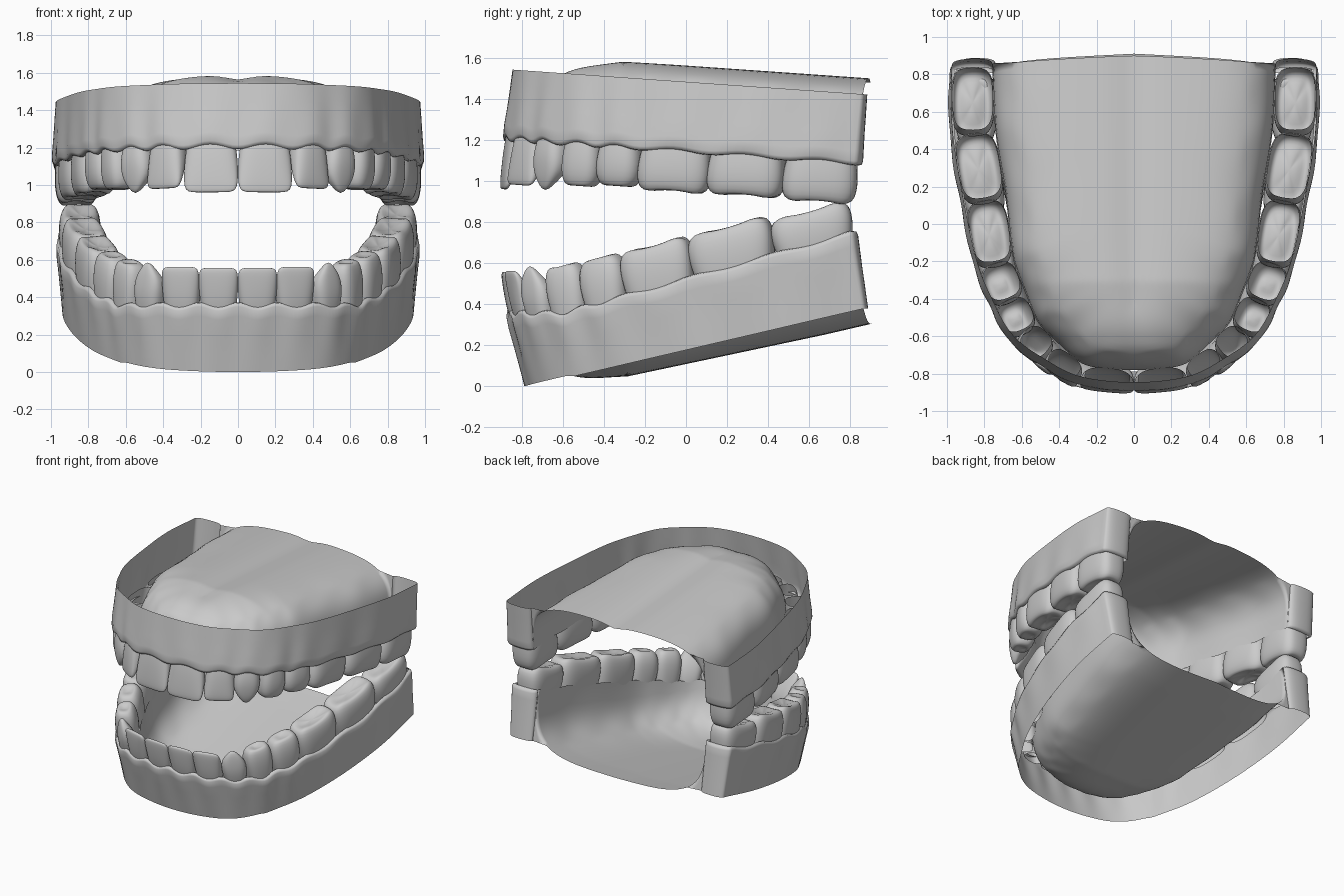
import bpy, bmesh, math
from mathutils import Vector

if "Cube" in bpy.data.objects:
    bpy.data.objects.remove(bpy.data.objects["Cube"])

# tooth boundaries along the right half of each arch: x, y, half thickness
UPPER = [(0, -.83, .05), (.275, -.80, .05), (.45, -.69, .07), (.585, -.57, .085), (.67, -.40, .095),
         (.745, -.20, .10), (.80, .13, .115), (.855, .48, .115), (.865, .82, .108)]
LOWER = [(0, -.815, .05), (.20, -.80, .05), (.39, -.745, .06), (.52, -.635, .075), (.62, -.47, .085),
         (.71, -.27, .095), (.785, .05, .11), (.84, .43, .11), (.845, .795, .105)]
NAMES = ["central_incisor", "lateral_incisor", "canine", "first_premolar", "second_premolar",
         "first_molar", "second_molar", "third_molar"]

# crown profiles: height fraction, width scale, depth scale, outward offset
INCISOR = [(-.3, .82, .95, 0), (0, .91, 1.08, .05), (.3, .98, 1.05, .15), (.65, 1, .75, .45),
           (.88, .98, .45, .7), (1, .86, .25, .8), (1.01, .5, .1, .8)]
CANINE = [(-.3, .8, .95, 0), (0, .9, 1.05, .05), (.3, 1.02, 1.02, .15), (.6, .97, .8, .25),
          (.85, .6, .45, .45), (1.05, .14, .14, .5)]
PREMOLAR = [(-.3, .86, .95, 0), (0, .94, 1.03, 0), (.4, 1.04, 1.06, 0), (.75, .99, .96, 0),
            (.96, .8, .72, .05), (1.02, .5, .5, .1), (.94, .15, .25, 0)]
MOLAR = [(-.3, .92, .96, 0), (0, .97, 1.03, 0), (.4, 1.03, 1.06, 0), (.75, 1.02, 1, 0),
         (.97, .93, .86, 0), (1.02, .76, .68, 0), (.93, .5, .4, 0), (.9, .15, .12, 0)]
KINDS = [INCISOR, INCISOR, CANINE, PREMOLAR, PREMOLAR, MOLAR, MOLAR, MOLAR]


def clamp(v):
    return max(0, min(1, v))


def spow(v, e):
    return math.copysign(abs(v) ** e, v)


def arch(pts, s):
    """Smooth curve: position, tangent, outward normal, half thickness at s in 0..8."""
    p = [Vector(q) for q in pts]
    p = [Vector((-p[1].x, p[1].y, p[1].z))] + p + [2 * p[-1] - p[-2]]
    i = min(int(s), 7)
    u = s - i
    a, b, c, d = p[i:i + 4]
    pos = .5 * (2 * b + (c - a) * u + (2 * a - 5 * b + 4 * c - d) * u ** 2 + (3 * b - a - 3 * c + d) * u ** 3)
    tan = .5 * ((c - a) + 2 * (2 * a - 5 * b + 4 * c - d) * u + 3 * (3 * b - a - 3 * c + d) * u * u)
    t = Vector((tan.x, tan.y)).normalized()
    return Vector((pos.x, pos.y)), t, Vector((t.y, -t.x)), pos.z


def grid(bm, rows, closed=False):
    vs = [[bm.verts.new(c) for c in r] for r in rows]
    n = len(vs[0])
    for a, b in zip(vs, vs[1:]):
        for j in range(n if closed else n - 1):
            k = (j + 1) % n
            bm.faces.new((a[j], a[k], b[k], b[j]))
    return vs


def finish(bm, name, merge, subdiv):
    if merge:
        bmesh.ops.remove_doubles(bm, verts=bm.verts, dist=.0005)
    bmesh.ops.recalc_face_normals(bm, faces=bm.faces)
    for f in bm.faces:
        f.smooth = True
    me = bpy.data.meshes.new(name)
    bm.to_mesh(me)
    bm.free()
    ob = bpy.data.objects.new(name, me)
    bpy.context.collection.objects.link(ob)
    if subdiv:
        m = ob.modifiers.new("smooth", 'SUBSURF')
        m.levels = m.render_levels = 1
    m = ob.modifiers.new("mirror", 'MIRROR')
    m.use_mirror_merge = merge
    m.merge_threshold = .002


def build_jaw(label, pts, tips, side, lean, margin, top, taper, dip, vault):
    def place(p, h):
        # h runs from the gum margin towards the root
        return Vector((p.x, p.y + lean * h, margin(p.y) + side * h))

    def scallop(s):
        return -(.012 - .005 * clamp((s - 2) / 4)) * math.cos(2 * math.pi * s)

    bm = bmesh.new()
    K = 10
    stations = [i / K for i in range(8 * K + 1)]

    # outer gum wall, wrapped round the back end of the arch
    prof = [(0, -.012), (.01, .006), (.06, .012), (.2, .01), (.45, .006), (.75, .003), (1, 0)]
    cols = []
    for s in stations:
        p, t, n, d = arch(pts, s)
        h0 = scallop(s)
        bump = .012 * (.5 - .5 * math.cos(2 * math.pi * s))
        col = []
        for q, o in prof:
            v = p + n * (d + o + bump * (1 - q) * min(1, q * 10) - taper * q)
            v.x = max(v.x, 0) if s else 0
            col.append(place(v, h0 + (top(p.y) - h0) * q))
        cols.append(col)
    p, t, n, d = arch(pts, 8)
    for i in range(1, 13):
        a = math.pi * i / 12
        col = []
        for q, o in prof:
            r = d + (o - taper * q) * (math.cos(a) * .5 + .5)
            v = p + n * r * spow(math.cos(a), .85) + t * (.03 + o) * spow(math.sin(a), .85)
            col.append(place(v, scallop(8) + (top(p.y) - scallop(8)) * q))
        cols.append(col)
    grid(bm, cols)

    # inner gum wall rising into the vaulted roof or floor
    y0, y1 = pts[0][1], pts[8][1]
    rows = []
    for s in stations:
        p, t, n, d = arch(pts, s)
        e = p - n * d
        if s == 0:
            e.x = 0
        f0 = clamp((e.y - y0 - d) / (y1 - y0 - d))
        c = Vector((0, -.45 + (y1 + .04 + .45) * f0))
        row, heights = [], []
        ex = 2.7 + 1.1 * clamp(f0 * 3)
        for i in range(25):
            f = (i / 24) ** 1.8
            v = e.lerp(c, f)
            h0 = scallop(s) * (1 - f)
            hh = h0 + (top(v.y) + vault(v.y) - h0) * (1 - (1 - f) ** ex) ** (1 / ex)
            hh -= dip * f * math.exp(-(v.x / .1) ** 2)
            bulge = .01 * (.5 - .5 * math.cos(2 * math.pi * s)) * math.sin(math.pi * min(1, f * 5))
            row.append(place(v - n * bulge if s else v, hh))
            heights.append(hh)
        rows.append(row)
    grid(bm, rows)

    # back web joining the end wall to the vault edge
    p, t, n, d = arch(pts, 8)
    web = [(place(p - n * d, h), r) for h, r in zip(heights, rows[-1]) if h <= top(p.y)][1:]
    web.append((place(p - n * d, top(p.y)), rows[-1][len(web) + 1]))
    grid(bm, [[a, a.lerp(b, .5), b] for a, b in web])
    finish(bm, label + "_gum", True, False)

    # teeth: open-rooted crowns following the arch
    for i, kind in enumerate(KINDS):
        bm = bmesh.new()
        c, t, n, d = arch(pts, i + .5)
        w = (Vector(pts[i + 1][:2]) - Vector(pts[i][:2])).length * .53
        if i == 0:
            c.x = w * .97
        if i == 7:
            c += t * .012
        crown = side * (margin(c.y) - tips[i])
        box = .62 if kind is MOLAR else .72
        rings = []
        for f, ws, ds, off in kind:
            ring = []
            for k in range(24):
                a = 2 * math.pi * k / 24
                cx, sy = spow(math.cos(a), box), spow(math.sin(a), box)
                v = c + t * (w * ws * cx) + n * d * (ds * sy + off)
                h = -crown * f
                if kind is MOLAR and f > .9:
                    h += .005 * math.cos(4 * a)      # four cusps
                ring.append(place(v, h))
            rings.append(ring)
        vs = grid(bm, rings, True)
        bm.faces.new(vs[-1])
        finish(bm, label + "_" + NAMES[i], False, True)


build_jaw("upper", UPPER, [.96, .98, .965, .975, .975, .95, .93, .90], 1, .1,
          lambda y: 1.205 - .07 * (y + .9), lambda y: .34, 0, .022,
          lambda y: .03 + .05 * clamp((y + .65) / .3))


def lower_margin(y):
    return .36 + .39 * clamp((y + .6) / 1.4)


build_jaw("lower", LOWER, [.555, .56, .575, .59, .63, .69, .78, .855], -1, .17,
          lower_margin, lambda y: lower_margin(y) - .234 * (y + .815), .015, 0,
          lambda y: .01 + .05 * clamp((y + .65) / .3) + .02 * clamp(y + .4))
